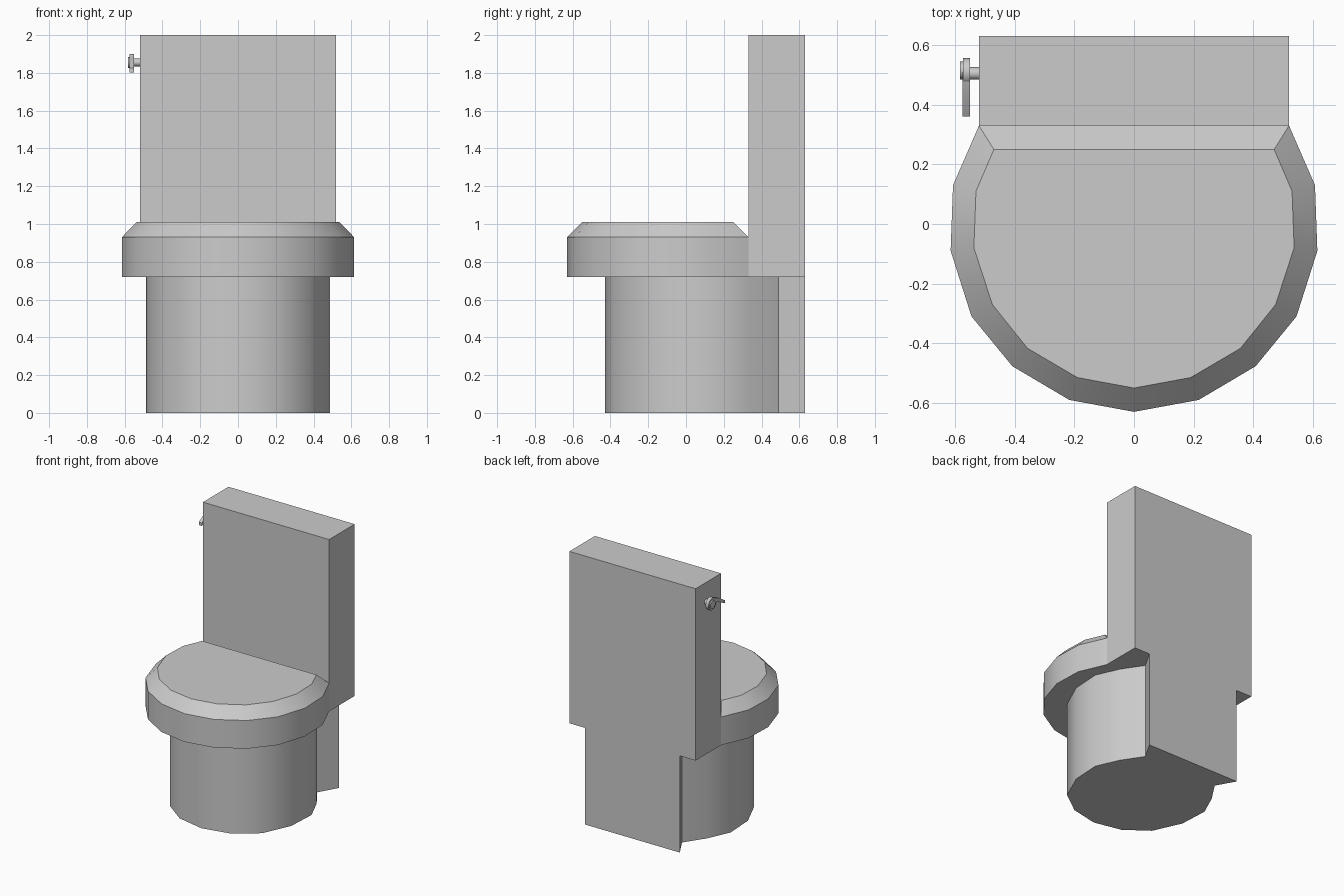
import bpy, bmesh, math
from mathutils import Matrix

if "Cube" in bpy.data.objects:
    bpy.data.objects.remove(bpy.data.objects["Cube"])

porcelain = bpy.data.materials.new("grey porcelain")
porcelain.diffuse_color = (0.6, 0.6, 0.6, 1)
porcelain.use_nodes = True
porcelain.node_tree.nodes["Principled BSDF"].inputs["Base Color"].default_value = porcelain.diffuse_color


def finish(name, bm, smooth=None):
    bmesh.ops.recalc_face_normals(bm, faces=bm.faces)
    me = bpy.data.meshes.new(name)
    bm.to_mesh(me)
    bm.free()
    ob = bpy.data.objects.new(name, me)
    bpy.context.collection.objects.link(ob)
    me.materials.append(porcelain)
    if smooth:
        bpy.ops.object.select_all(action='DESELECT')
        bpy.context.view_layer.objects.active = ob
        ob.select_set(True)
        bpy.ops.object.shade_smooth_by_angle(angle=math.radians(smooth))
    return ob


def mirrored(half):
    """Closed outline from a right half that starts on the centre line."""
    return half + [(-x, y) for x, y in reversed(half[1:])]


def loft(name, rings, smooth=None):
    """Skin a stack of (outline, z) rings and cap both ends."""
    bm = bmesh.new()
    loops = [[bm.verts.new((x, y, z)) for x, y in pts] for pts, z in rings]
    n = len(loops[0])
    for a, b in zip(loops, loops[1:]):
        for i in range(n):
            j = (i + 1) % n
            bm.faces.new((a[i], a[j], b[j], b[i]))
    bm.faces.new(loops[0])
    bm.faces.new(loops[-1])
    return finish(name, bm, smooth)


def disc(name, x0, x1, y, z, r, sides):
    """Cylinder lying along x."""
    bm = bmesh.new()
    bmesh.ops.create_cone(bm, cap_ends=True, segments=sides, radius1=r, radius2=r,
                          depth=x1 - x0,
                          matrix=Matrix.Translation(((x0 + x1) / 2, y, z))
                          @ Matrix.Rotation(math.pi / 2, 4, 'Y'))
    return finish(name, bm, 35)


# pedestal, pinched before the wall and flaring into a back plate
base = mirrored([(0, -0.43), (0.21, -0.385), (0.38, -0.26), (0.475, -0.05),
                 (0.487, 0.17), (0.41, 0.34), (0.31, 0.49), (0.39, 0.63)])
loft("pedestal", [(base, 0), (base, 0.72)], 30)

# bowl rim and lid with a bevelled top edge
rim = mirrored([(0, -0.63), (0.217, -0.59), (0.408, -0.477), (0.545, -0.31),
                (0.615, -0.09), (0.607, 0.13), (0.52, 0.33)])
lid = mirrored([(0, -0.55), (0.19, -0.515), (0.357, -0.417), (0.475, -0.27),
                (0.537, -0.08), (0.53, 0.11), (0.47, 0.25)])
loft("bowl_and_lid", [(rim, 0.72), (rim, 0.93), (lid, 1.01)], 30)

# tank
tank = mirrored([(0, 0.33), (0.52, 0.33), (0.52, 0.63)])
loft("tank", [(tank, 0.72), (tank, 2.0)])

# flush handle on the left side
disc("handle_shaft", -0.56, -0.515, 0.505, 1.855, 0.021, 12)
disc("handle_disc", -0.574, -0.55, 0.51, 1.855, 0.046, 12)
disc("handle_hub", -0.583, -0.57, 0.515, 1.855, 0.03, 12)

# lever drooping forward, a side profile extruded along x
bm = bmesh.new()
side = [(0.51, 1.895), (0.44, 1.875), (0.36, 1.825), (0.36, 1.803), (0.44, 1.845), (0.51, 1.86)]
face = bm.faces.new([bm.verts.new((-0.575, y, z)) for y, z in side])
ext = bmesh.ops.extrude_face_region(bm, geom=[face])
for v in ext["geom"]:
    if isinstance(v, bmesh.types.BMVert):
        v.co.x = -0.55
finish("handle_lever", bm, 35)
